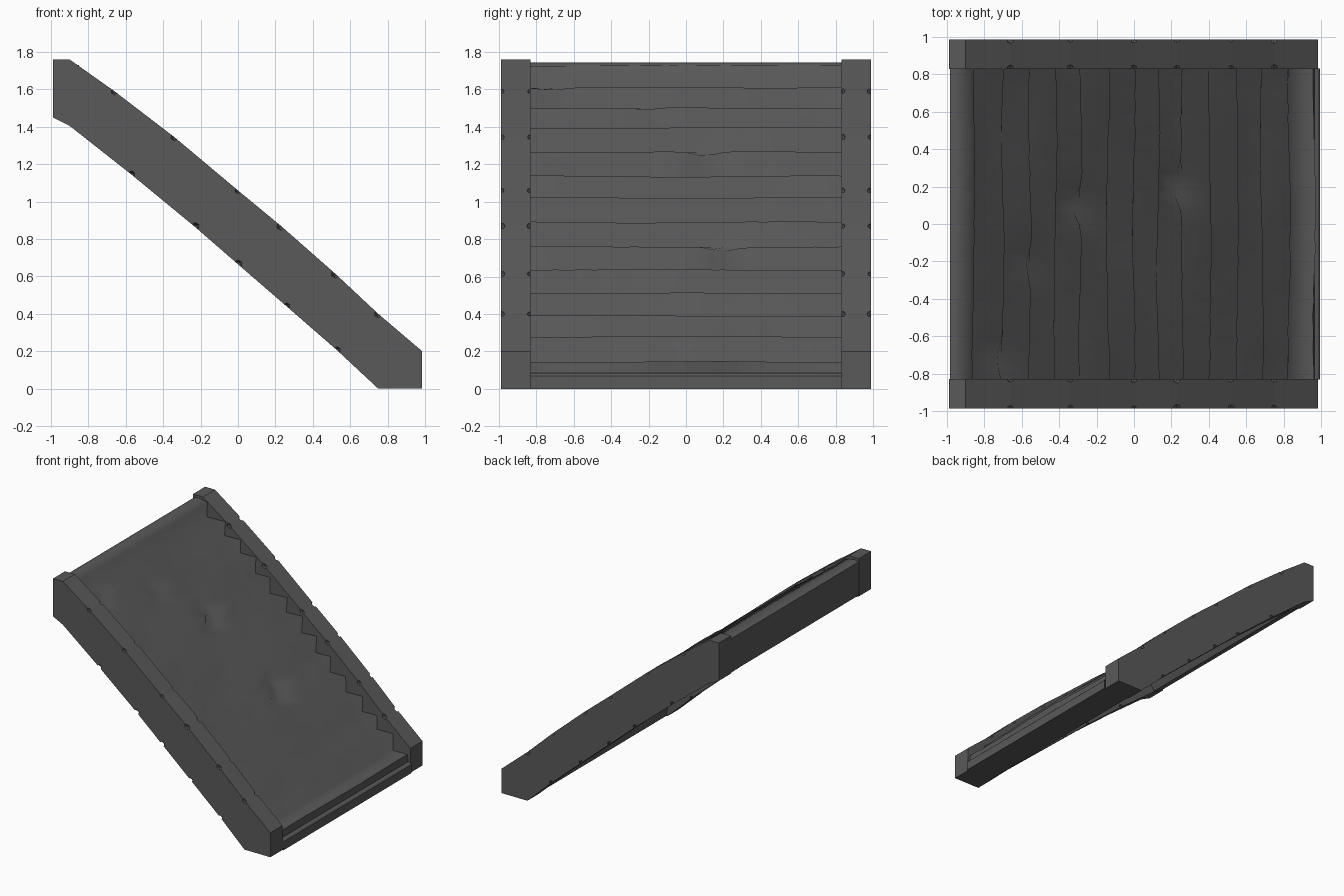
import bpy, bmesh, math, random

if "Cube" in bpy.data.objects:
    bpy.data.objects.remove(bpy.data.objects["Cube"])
random.seed(4)

stone = bpy.data.materials.new("dark grey stone")
stone.diffuse_color = (0.1, 0.1, 0.1, 1)
stone.use_nodes = True
stone.node_tree.nodes["Principled BSDF"].inputs["Base Color"].default_value = stone.diffuse_color


def make_object(name, bm):
    bmesh.ops.recalc_face_normals(bm, faces=bm.faces)
    me = bpy.data.meshes.new(name)
    bm.to_mesh(me)
    bm.free()
    ob = bpy.data.objects.new(name, me)
    bpy.context.collection.objects.link(ob)
    me.materials.append(stone)
    return ob


def loft(name, profile, ys, shift=None, caps=True):
    """Sweep a closed x-z profile along y, with optional point offsets."""
    bm = bmesh.new()
    rows = []
    for y in ys:
        row = []
        for i, (x, z) in enumerate(profile):
            dx, dz = shift(i, x, y) if shift else (0, 0)
            row.append(bm.verts.new((x + dx, y, z + dz)))
        rows.append(row)
    n = len(profile)
    for a, b in zip(rows, rows[1:]):
        for i in range(n):
            bm.faces.new((a[i], b[i], b[(i + 1) % n], a[(i + 1) % n]))
    if caps:
        bm.faces.new(rows[0])
        bm.faces.new(rows[-1])
    return make_object(name, bm)


# Side walls: slightly bowed sloping slabs
upper = [(-0.9, 1.76), (-0.66, 1.59), (-0.34, 1.345), (0, 1.06), (0.23, 0.87),
         (0.52, 0.615), (0.75, 0.4), (0.985, 0.2)]
lower = [(0.75, 0), (0.53, 0.205), (0.26, 0.44), (0, 0.665), (-0.23, 0.865),
         (-0.57, 1.145), (-0.9, 1.405)]
wall = [(-0.99, 1.76)] + upper + [(0.985, 0)] + lower + [(-0.99, 1.45)]


def nick_cutter(name, y0, y1):
    """Small wedge cutters along the wall edges at each block joint."""
    bm = bmesh.new()
    for x, z in upper[1:-1] + lower[1:-1]:
        for y in (y0, y1):
            geo = bmesh.ops.create_icosphere(bm, subdivisions=1,
                                             radius=random.uniform(0.018, 0.026))
            bmesh.ops.translate(bm, verts=geo["verts"], vec=(x, y, z))
    ob = make_object(name, bm)
    ob.hide_render = True
    ob.hide_set(True)
    return ob


for label, y0, y1 in (("front", -0.987, -0.83), ("back", 0.83, 0.987)):
    ob = loft(label + "_side_wall", wall, (y0, y1))
    mod = ob.modifiers.new("nicks", "BOOLEAN")
    mod.operation = "DIFFERENCE"
    mod.object = nick_cutter(label + "_nick_cutter", y0, y1)
    mod.solver = "EXACT"

# Worn stair flight: stepped top, back panel, recessed underside, bottom sill
nosing_x = [0.965, 0.83, 0.685, 0.55, 0.405, 0.26, 0.13, 0, -0.14, -0.285,
            -0.42, -0.555, -0.7, -0.86]
nosing_z = [0.145, 0.28, 0.39, 0.51, 0.635, 0.76, 0.89, 1.02, 1.135, 1.265,
            1.395, 1.5, 1.61, 1.725]
stairs = [(0.76, 0), (0.995, 0), (0.995, 0.07), (0.985, 0.08), (0.965, 0.085)]
first = len(stairs)
for i, (x, z) in enumerate(zip(nosing_x, nosing_z)):
    if i:
        stairs.append((x - 0.004, nosing_z[i - 1] - 0.004))
    stairs.append((x, z))
last = len(stairs)
stairs += [(-0.95, 1.742), (-0.985, 1.73), (-0.985, 1.455), (-0.9, 1.41)]
stairs += [(-0.86, 1.475), (-0.57, 1.25), (-0.23, 0.97), (0, 0.77), (0.26, 0.545),
           (0.53, 0.31), (0.74, 0.12)]
dents = [(0.26, 0.2, 0.06), (-0.285, 0.1, 0.06), (-0.555, -0.22, 0.03),
         (-0.7, -0.72, 0.03)]
wave = [(random.uniform(2, 5), random.uniform(0, 6)) for _ in stairs]


def wear(i, x, y):
    if i < first or i >= last or (i - first) % 2 == 1:
        return 0, 0
    f, p = wave[i]
    w = 0.008 * math.sin(f * y + p) + random.uniform(-0.003, 0.003)
    d = sum(s * max(0, 1 - abs(y - yy) / 0.13)
            for xx, yy, s in dents if abs(xx - x) < 0.03)
    return w - d, w * 0.4 - d * 0.4


steps = loft("worn_steps", stairs, [-0.832 + 1.664 * k / 24 for k in range(25)],
             wear, caps=False)
# Steps blend softly; sill, back and underside stay crisp
for p in steps.data.polygons:
    k = p.index % len(stairs)
    p.use_smooth = first <= k < last
